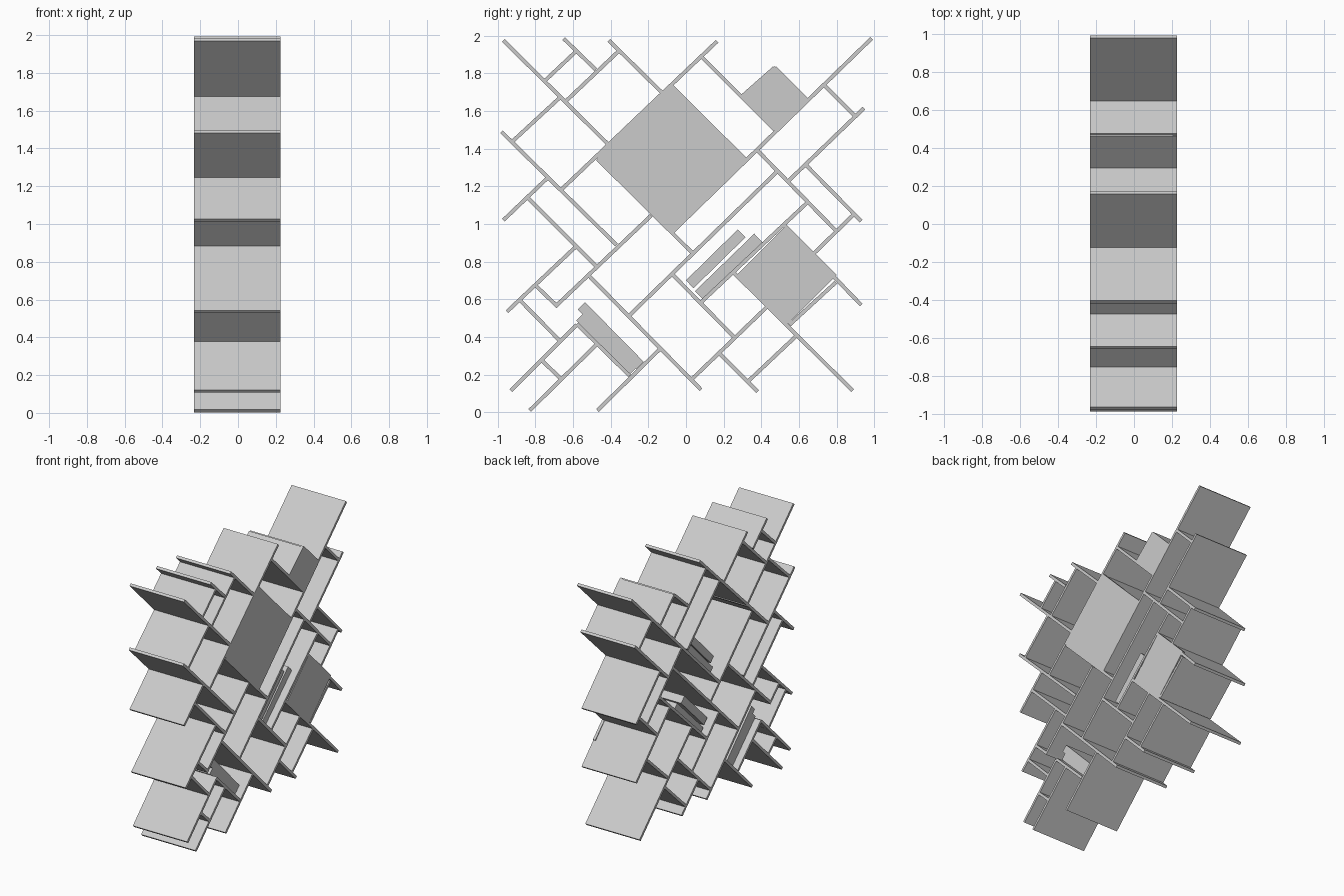
import bpy, math

X0, X1 = -0.232, 0.226      # shelf depth along x
T = 0.02                    # board thickness


def board(name, a, b, t=T, x0=X0, x1=X1):
    """Flat board whose centre line runs from a to b in the y-z plane."""
    dy, dz = b[0] - a[0], b[1] - a[1]
    bpy.ops.mesh.primitive_cube_add(
        size=1,
        location=((x0 + x1) / 2, (a[0] + b[0]) / 2, (a[1] + b[1]) / 2),
        rotation=(math.atan2(dz, dy), 0, 0))
    ob = bpy.context.object
    ob.name = name
    ob.scale = (x1 - x0, math.hypot(dy, dz), t)
    return ob


# Boards falling to the right: start (y, z), end (y, z)
falling = [
    (-.97, 1.975, -.40, 1.41), (-.65, 1.985, -.48, 1.82), (-.41, 1.975, -.13, 1.70),
    (-.98, 1.49, -.37, .89), (-.84, 1.14, -.47, .77), (-.80, .675, -.68, .56),
    (-.886, .60, -.66, .37), (-.76, .27, -.66, .175), (-.58, .47, -.30, .195),
    (-.52, .73, .08, .12), (-.47, 1.345, .03, .85), (-.07, .73, .26, .395),
    (.17, .32, .38, .11), (.255, .74, .885, .115), (.525, .99, .93, .57),
    (.37, 1.40, .80, .96), (.63, 1.32, .93, 1.015), (.08, 1.89, .47, 1.50),
    (.47, 1.83, .64, 1.66), (.73, 1.74, .90, 1.57), (-.08, 1.73, .31, 1.35),
]
# Boards rising to the right
rising = [
    (-.75, 1.76, -.58, 1.92), (-.92, 1.44, -.66, 1.68), (-.64, 1.65, -.355, 1.92),
    (-.67, 1.175, .165, 1.97), (-.97, 1.02, -.74, 1.24), (-.685, .57, -.185, 1.045),
    (-.95, .535, -.59, .875), (-.93, .115, -.58, .465),
]
rising += [
    (-.83, .01, -.47, .365), (-.47, .01, -.135, .34), (-.30, .515, .48, 1.275),
    (.03, .175, .43, .56), (.075, .58, .64, 1.11), (.33, .165, .59, .41),
    (-.08, .95, .985, 1.985), (.54, 1.225, .945, 1.615), (.675, .84, .89, 1.05),
    (.55, .465, .795, .69), (.30, 1.68, .47, 1.83),
]
for label, rows in (("divider", falling), ("shelf", rising)):
    for i, (ya, za, yb, zb) in enumerate(rows):
        board(f"{label}_{i + 1}", (ya, za), (yb, zb))

# Square doors flush with the +x side: centre y, centre z, side length
for name, y, z, s in (("large_door", -.075, 1.35, .56),
                      ("medium_door", .535, .73, .375),
                      ("small_door", .47, 1.665, .245)):
    h = s / 2 / math.sqrt(2)
    board(name, (y - h, z - h), (y + h, z + h), s, X1 - .02, X1)

# Books leaning in the open bays and stored behind the large door
for i, (a, b, t) in enumerate([
        ((.02, .68), (.295, .95), .058), ((.07, .62), (.385, .925), .065),
        ((-.555, .565), (-.245, .25), .055), ((-.565, .505), (-.28, .22), .05),
        ((-.05, 1.04), (.24, 1.33), .055), ((-.06, 1.12), (.20, 1.38), .055)]):
    board(f"book_{i + 1}", a, b, t, -.18, .17)
